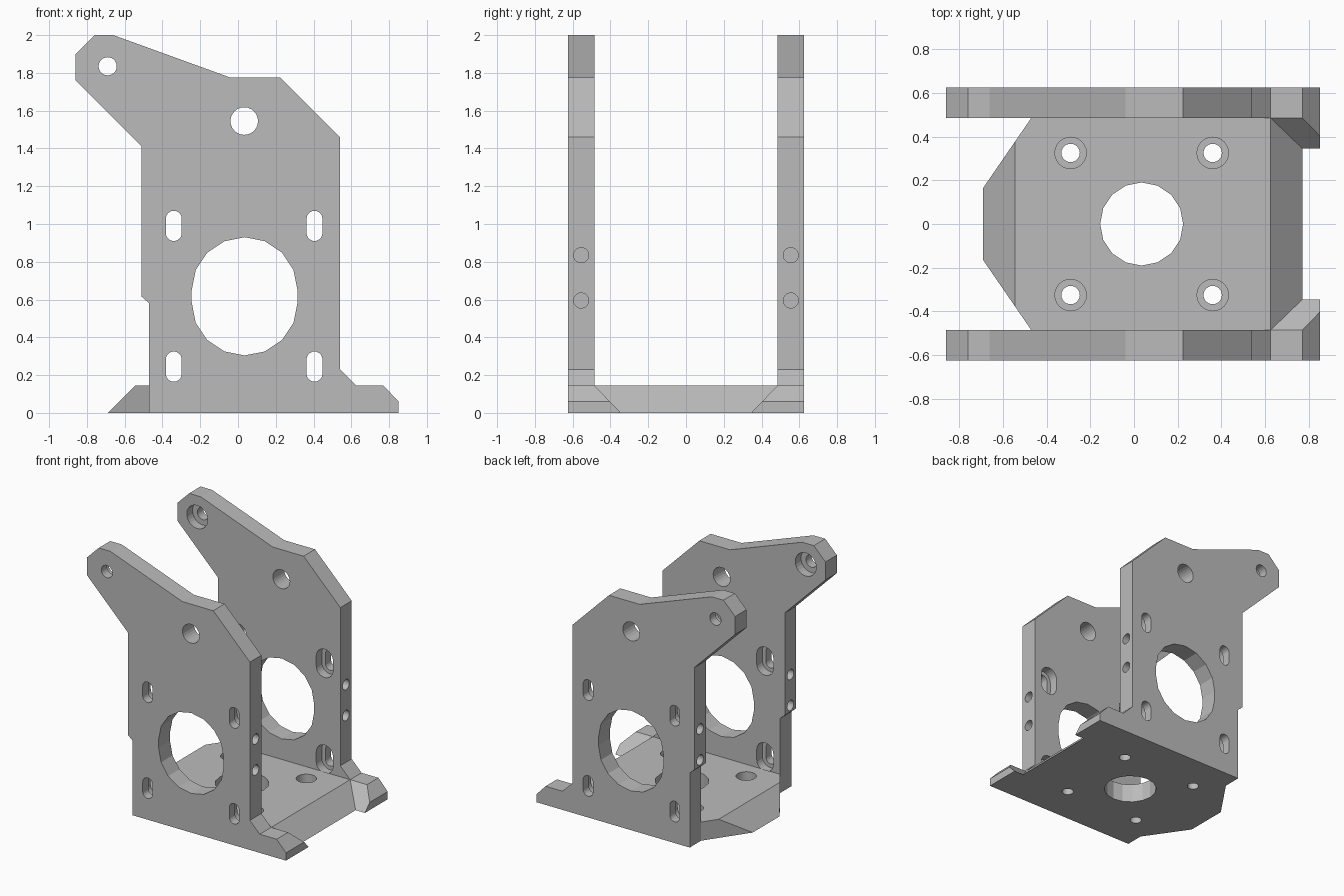
import bpy, bmesh
from math import sin, cos, pi
from mathutils import Vector

cube = bpy.data.objects.get("Cube")
if cube:
    bpy.data.objects.remove(cube, do_unlink=True)

grey = bpy.data.materials.new("plain_grey")
grey.use_nodes = True
grey.diffuse_color = (0.5, 0.5, 0.5, 1)
grey.node_tree.nodes["Principled BSDF"].inputs["Base Color"].default_value = (0.5, 0.5, 0.5, 1)

WALL_IN, WALL_OUT, PLATE = 0.485, 0.625, 0.145
PLACE = {"x": lambda u, v, w: (w, u, v),
         "y": lambda u, v, w: (u, w, v),
         "z": lambda u, v, w: (u, v, w)}


def prism(name, outline, axis, lo, hi, cuts=()):
    """Extrude an outline along an axis, then slice off corners by planes."""
    bm = bmesh.new()
    ends = [[bm.verts.new(PLACE[axis](u, v, w)) for u, v in outline] for w in (lo, hi)]
    for ring in ends:
        bm.faces.new(ring)
    for i in range(len(outline)):
        j = (i + 1) % len(outline)
        bm.faces.new((ends[0][i], ends[0][j], ends[1][j], ends[1][i]))
    for point, normal in cuts:
        res = bmesh.ops.bisect_plane(bm, geom=bm.verts[:] + bm.edges[:] + bm.faces[:],
                                     plane_co=Vector(point), plane_no=Vector(normal),
                                     clear_outer=True)
        rim = [e for e in res["geom_cut"] if isinstance(e, bmesh.types.BMEdge)]
        bmesh.ops.holes_fill(bm, edges=rim)
    bmesh.ops.recalc_face_normals(bm, faces=bm.faces[:])
    mesh = bpy.data.meshes.new(name)
    bm.to_mesh(mesh)
    bm.free()
    mesh.materials.append(grey)
    obj = bpy.data.objects.new(name, mesh)
    bpy.context.collection.objects.link(obj)
    return obj


def slot(u, v, r, half=0.0, n=24):
    """Round outline, stretched along v by a half length."""
    pts = []
    for side in (1, -1):
        for i in range(n // 2 + 1):
            if half == 0 and i == n // 2:
                continue
            a = pi * i / (n // 2) + (0 if side > 0 else pi)
            pts.append((u + r * cos(a), v + r * sin(a) + side * half))
    return pts


def drill(obj, outline, axis, lo, hi):
    cutter = prism("cutter", outline, axis, lo, hi)
    cutter.hide_render = True
    mod = obj.modifiers.new("drill", "BOOLEAN")
    mod.operation, mod.solver, mod.object = "DIFFERENCE", "EXACT", cutter
    bake(obj)
    bpy.data.objects.remove(cutter, do_unlink=True)


def bake(obj):
    graph = bpy.context.evaluated_depsgraph_get()
    mesh = bpy.data.meshes.new_from_object(obj.evaluated_get(graph))
    obj.modifiers.clear()
    obj.data = mesh


# Side walls, with the rear one mirrored from the front one
wall = prism("side_walls", [
    (-0.47, 0), (-0.47, 0.58), (-0.51, 0.615), (-0.51, 1.41), (-0.86, 1.76), (-0.86, 1.9),
    (-0.76, 2), (-0.66, 2), (-0.04, 1.775), (0.225, 1.775), (0.54, 1.46), (0.54, 0.23),
    (0.625, PLATE), (0.77, PLATE), (0.85, 0.06), (0.85, 0)], "y", -WALL_OUT, -WALL_IN)
SLOTS = [(x, z) for x in (-0.34, 0.405) for z in (0.245, 0.99)]
through = (-0.7, -0.4)
recess = (-0.555, -0.4)
drill(wall, slot(0.035, 0.617, 0.28, 0.033, 16), "y", *through)
drill(wall, slot(0.033, 1.545, 0.073), "y", *through)
drill(wall, slot(-0.69, 1.835, 0.048), "y", *through)
drill(wall, slot(-0.69, 1.835, 0.09), "y", *recess)
for x, z in SLOTS:
    drill(wall, slot(x, z, 0.042, 0.038), "y", *through)
    drill(wall, slot(x, z, 0.072, 0.038), "y", *recess)

# Blind screw holes in the wall edges
for z in (0.595, 0.835):
    drill(wall, slot(-0.555, z, 0.04), "x", 0.4, 0.6)
    drill(wall, slot(-0.555, z + 0.07, 0.04), "x", -0.6, -0.42)

# Base plate with sloped ends and clipped corners
base = prism("base_plate", [(-0.69, 0), (-0.545, PLATE), (0.625, PLATE), (0.77, 0)],
             "y", -WALL_IN, WALL_IN,
             [((-0.69, s * 0.165, 0), (-0.32, s * 0.22, 0)) for s in (1, -1)])
drill(base, slot(0.035, 0, 0.19, 0, 16), "z", -0.1, 0.3)
for x in (-0.29, 0.36):
    for y in (-0.325, 0.325):
        drill(base, slot(x, y, 0.042), "z", -0.1, 0.3)
        drill(base, slot(x, y, 0.072), "z", 0.075, 0.3)

# Sloped gussets on the inside of the feet
foot = prism("foot_gussets", [(-WALL_IN, 0), (-WALL_IN, PLATE), (-0.345, 0)],
             "x", 0.6, 0.85, [((0.77, 0, PLATE), (0.085, 0, 0.08))])

for obj in (wall, foot):
    mod = obj.modifiers.new("mirror", "MIRROR")
    mod.use_axis = (False, True, False)
    mod.use_mirror_merge = False
    bake(obj)
